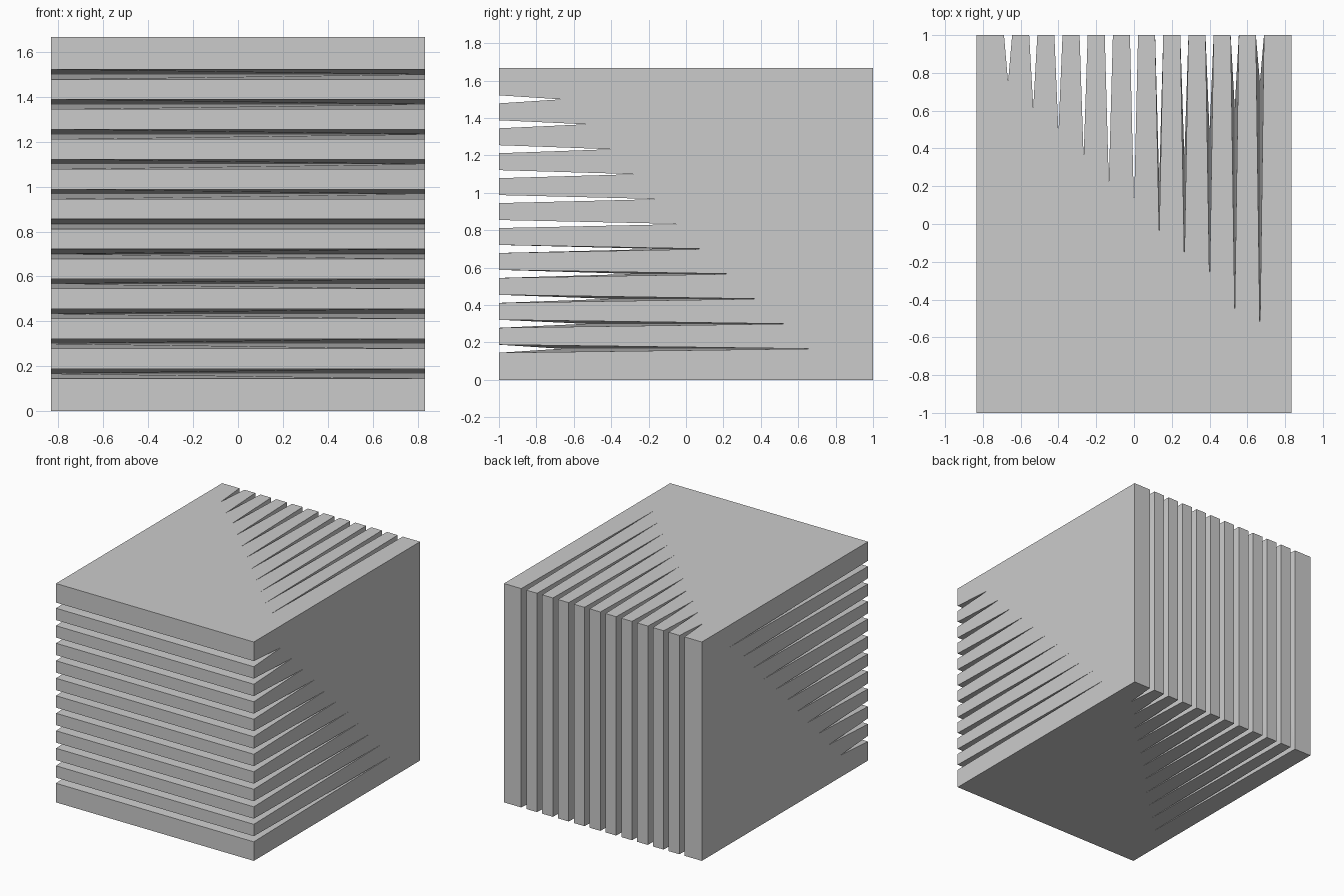
import bpy
import bmesh

if "Cube" in bpy.data.objects:
    bpy.data.objects.remove(bpy.data.objects["Cube"])

A = 5 / 6            # half width and half height
STEP = 2 / 15        # slot spacing
W = 0.0215           # half slot opening at the mouth
GAP = 0.083          # distance between the two families of slot tips

bm = bmesh.new()


def comb(place, mouth, offset):
    """Cut a row of V slots whose tips lie on a saddle; place maps (along, across, y)."""
    rows = []
    for v in (-A, A):
        pts = [(-A, mouth)]
        for i in range(-5, 6):
            u = i * STEP
            pts += [(u - W, mouth), (u, -1.2 * u * v + offset), (u + W, mouth)]
        pts.append((A, mouth))
        verts = [bm.verts.new(place(u, v, y)) for u, y in pts]
        far = [bm.verts.new(place(u, v, -mouth)) for u in (A, -A)]
        # comb-shaped end face
        bm.faces.new(verts + far)
        rows.append(verts)
    for i in range(len(rows[0]) - 1):
        quad = [(r[i], r[i + 1]) for r in rows]
        if i % 3 == 0:
            # flat strip between slots
            bm.faces.new((quad[0][0], quad[0][1], quad[1][1], quad[1][0]))
            continue
        # slot wall, folded from the deep end's mouth to the shallow end's tip
        m, t = (0, 1) if i % 3 == 1 else (1, 0)
        quad.sort(key=lambda q: -abs(q[t].co.y - mouth))
        deep, shallow = quad
        bm.faces.new((deep[m], shallow[m], shallow[t]))
        bm.faces.new((deep[m], shallow[t], deep[t]))


# horizontal slots from the front, upright slots from the back
comb(lambda u, v, y: (v, y, u + A), -1, 0)
comb(lambda u, v, y: (u, y, v + A), 1, GAP)

bmesh.ops.remove_doubles(bm, verts=bm.verts, dist=1e-5)
bmesh.ops.recalc_face_normals(bm, faces=bm.faces)
mesh = bpy.data.meshes.new("slotted_block")
bm.to_mesh(mesh)
bm.free()
bpy.context.collection.objects.link(bpy.data.objects.new("slotted_block", mesh))
